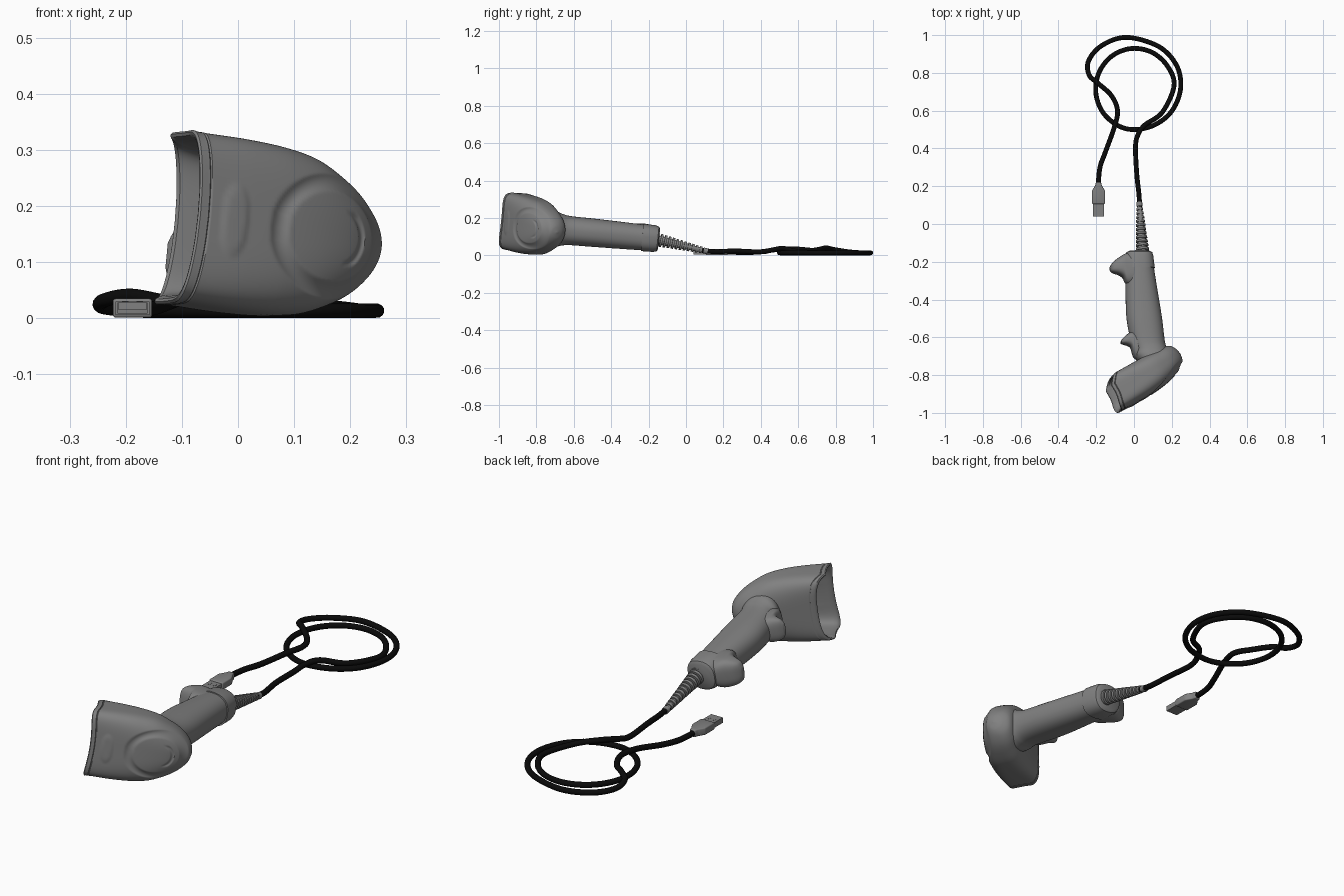
import bpy, bmesh
from math import cos, sin, pi, sqrt, radians
from mathutils import Vector, Matrix

if "Cube" in bpy.data.objects:
    bpy.data.objects.remove(bpy.data.objects["Cube"])

# The scanner lies on its side: its symmetry plane is slightly tilted
W = Vector((0.096, 0.104, 1)).normalized()
TILT = Matrix.Translation((0, 0, 0.075)) @ Vector((0, 0, 1)).rotation_difference(W).to_matrix().to_4x4()


def material(name, v):
    m = bpy.data.materials.new(name)
    m.diffuse_color = (v, v, v, 1)
    m.use_nodes = True
    m.node_tree.nodes["Principled BSDF"].inputs["Base Color"].default_value = m.diffuse_color
    return m


GREY, BLACK = material("dark_grey_plastic", .22), material("black_rubber", .003)


def finish(name, bm, matrix=Matrix(), angle=35):
    bmesh.ops.recalc_face_normals(bm, faces=bm.faces)
    bm.transform(matrix)
    me = bpy.data.meshes.new(name)
    bm.to_mesh(me)
    bm.free()
    me.materials.append(GREY)
    ob = bpy.data.objects.new(name, me)
    bpy.context.collection.objects.link(ob)
    bpy.ops.object.select_all(action='DESELECT')
    ob.select_set(True)
    bpy.context.view_layer.objects.active = ob
    bpy.ops.object.shade_smooth_by_angle(angle=radians(angle))
    return ob


def spline(rows, n):
    """Catmull-Rom through tuples, n steps per span."""
    out = []
    for i in range(len(rows) - 1):
        a, b, c, d = rows[max(i - 1, 0)], rows[i], rows[i + 1], rows[min(i + 2, len(rows) - 1)]
        for k in range(n):
            t = k / n
            out.append(tuple(0.5 * (2 * q + (r - p) * t + (2 * p - 5 * q + 4 * r - s) * t * t
                                    + (3 * q - p - 3 * r + s) * t ** 3) for p, q, r, s in zip(a, b, c, d)))
    return out + [rows[-1]]


def superellipse(rx, ry, e, n):
    f = lambda w: (1 if w >= 0 else -1) * abs(w) ** (2 / e)
    return [(rx * f(cos(2 * pi * i / n)), ry * f(sin(2 * pi * i / n))) for i in range(n)]


def loft(name, rings, matrix=Matrix(), angle=35):
    bm = bmesh.new()
    vs = [[bm.verts.new(p) for p in r] for r in rings]
    n = len(vs[0])
    for a, b in zip(vs, vs[1:]):
        for i in range(n):
            j = (i + 1) % n
            bm.faces.new((a[i], a[j], b[j], b[i]))
    bm.faces.new(vs[0])
    bm.faces.new(vs[-1])
    return finish(name, bm, matrix, angle)


def prism(name, pts, z0, z1, bevel, matrix=Matrix()):
    bm = bmesh.new()
    f = bm.faces.new([bm.verts.new((x, y, z0)) for x, y in pts])
    r = bmesh.ops.extrude_face_region(bm, geom=[f])
    for v in r['geom']:
        if isinstance(v, bmesh.types.BMVert):
            v.co.z = z1
    if bevel:
        bmesh.ops.bevel(bm, geom=bm.edges[:], offset=bevel, segments=3, profile=0.5, affect='EDGES')
    return finish(name, bm, matrix)


def box(name, x0, x1, y0, y1, z0, z1, bevel=0.0):
    return prism(name, [(x0, y0), (x1, y0), (x1, y1), (x0, y1)], z0, z1, bevel)


# Head: (position along head, half width, underside, top, squareness)
N = 192
body = spline([(-.155, .155, -.055, .132, 5), (-.135, .153, -.057, .133, 5), (-.05, .154, -.057, .137, 4.2),
               (.03, .151, -.057, .137, 3.5), (.10, .141, -.057, .131, 3), (.16, .118, -.055, .119, 2.6),
               (.205, .093, -.05, .102, 2.4), (.238, .064, -.037, .083, 2.2), (.257, .036, -.010, .062, 2),
               (.265, .004, .022, .034, 2)], 18)
front = [(-.07, .125, -.03, .105, 5), (-.135, .136, -.038, .114, 5), (-.150, .140, -.041, .118, 5),
         (-.158, .146, -.047, .124, 5), (-.159, .151, -.051, .129, 5)]
seam = [(-.139, .1535, -.057, .133, 5), (-.137, .151, -.055, .131, 5), (-.134, .1535, -.057, .133, 5)]
rows = front + [r for r in body if r[0] < -.141] + seam + [r for r in body if r[0] > -.132]


def head_ring(u0, hw, lo, hi, e):
    ring = []
    fade = max(0, min(1, (.02 - u0) / .15))
    for h, v in superellipse(hw, (hi - lo) / 2, e, N):
        v += (lo + hi) / 2
        # curved scan mouth: set back on the underside and in the middle
        u = u0 + fade * (max(0, -.005 - v) * .8 - max(0, v - .05) * .25 + .016 * max(0, 1 - (h / .15) ** 2))
        if v > .03 and u0 > -.125:
            # oval groove with an arc slot inside it
            du, dh = (u - .118) / .117, h / .096
            r = sqrt(du * du + dh * dh)
            k = max(0, 1 - ((r - 1) / .16) ** 2) * .006
            if du > 0:
                k += .004 * max(0, 1 - ((r - .6) / .07) ** 2) * max(0, min(1, (.05 - abs(h)) * 100))
            # raised pad near the mouth
            pad = sqrt(((u + .09) / .03) ** 2 + (h / .068) ** 2)
            k -= max(0, min(1, (1 - pad) * 4)) * .003
            v -= k
        ring.append((u * .866 + v * .5, -.8 + u * .5 - v * .866, h))
    return ring


loft("scanner_head", [head_ring(*r) for r in rows], TILT)

# Handle: (y, left edge, right edge, half thickness)
handle = spline([(-.77, .05, .18, .085), (-.735, .02, .188, .098), (-.70, -.002, .186, .095), (-.665, -.005, .172, .084),
                 (-.62, -.02, .160, .077), (-.5, -.042, .146, .075), (-.36, -.046, .124, .072),
                 (-.25, -.046, .107, .069), (-.18, -.042, .098, .066)], 6)
loft("handle", [[((a + b) / 2 + px, y, pz) for px, pz in superellipse((b - a) / 2, hh, 2.3, 64)]
                for y, a, b, hh in handle], TILT)

# End cap with its protruding foot
cap = [(-.235, -.046, .106, .070), (-.235, -.049, .109, .073), (-.17, -.047, .101, .071),
       (-.152, -.042, .096, .066), (-.145, -.03, .085, .055)]
loft("end_cap", [[((a + b) / 2 + px, y, pz) for px, pz in superellipse((b - a) / 2, hh, 2.5, 64)]
                 for y, a, b, hh in cap], TILT)
foot = spline([(.04, -.32, -.155, .062), (-.035, -.325, -.156, .066), (-.06, -.288, -.165, .066),
               (-.083, -.272, -.180, .062), (-.107, -.264, -.198, .053), (-.121, -.258, -.214, .042),
               (-.129, -.247, -.228, .022)], 5)
loft("handle_foot", [[(x, (a + b) / 2 + py, pz) for py, pz in superellipse((b - a) / 2, hh, 3, 48)]
                     for x, a, b, hh in foot], TILT)

# Trigger: a curved tongue that hooks towards the head
trigger = spline([(.03, -.735, -.56, .062), (-.005, -.71, -.565, .060), (-.02, -.662, -.575, .058),
                  (-.04, -.648, -.588, .054), (-.06, -.642, -.606, .045), (-.072, -.638, -.622, .028)], 5)
loft("trigger", [[(x, (a + b) / 2 + py, pz) for py, pz in superellipse((b - a) / 2, hh, 2.6, 40)]
                 for x, a, b, hh in trigger], TILT)

# Ribbed strain relief
p0, p1 = Vector((.046, -.16, .086)), Vector((.028, .115, .022))
rot = (p1 - p0).to_track_quat('Z', 'Y')
rings = []
RIBS = 13
for i in range(RIBS):
    for t, s in ((0, 1), (.55, 1), (.55, .68), (1, .68)):
        f = (i + t) / RIBS
        r = (.037 - .022 * f) * s if i < RIBS - 1 else .0155
        rings.append([p0.lerp(p1, f) + rot @ Vector((r * cos(k * pi / 16), r * sin(k * pi / 16), 0))
                      for k in range(32)])
loft("strain_relief", rings)

# Coiled cable: lead-in, inner loop, outer loop, lead-out
inner = [(.005 + .208 * cos(a), .715 + .215 * sin(a), .014) for a in [radians(5 + 30 * i) for i in range(9)]]
path = [(.031, .08, .028), (.026, .16, .02), (.015, .26, .024), (.008, .40, .019), (.018, .465, .030),
        (.055, .522, .038), (.15, .592, .022), *inner,
        (.01, .50, .0135), (.12, .53, .0135), (.205, .605, .0135), (.247, .72, .0135), (.225, .84, .0135),
        (.13, .94, .0135), (-.04, .988, .0135), (-.17, .945, .0135), (-.24, .865, .02), (-.238, .79, .032),
        (-.19, .745, .040), (-.12, .68, .028), (-.087, .60, .034), (-.105, .51, .034), (-.15, .385, .018),
        (-.18, .30, .016), (-.19, .20, .018)]
cu = bpy.data.curves.new("cable", 'CURVE')
cu.dimensions = '3D'
cu.bevel_depth = .0128
cu.bevel_resolution = 4
cu.use_fill_caps = True
sp = cu.splines.new('POLY')
pts = spline(path, 8)
sp.points.add(len(pts) - 1)
for p, c in zip(sp.points, pts):
    p.co = (*c, 1)
sp.use_smooth = True
cu.materials.append(BLACK)
bpy.context.collection.objects.link(bpy.data.objects.new("cable", cu))

# USB plug: grip, metal shell and contact slots
X = -.188
prism("plug_grip", [(X - .035, .106), (X + .035, .106), (X + .035, .175), (X + .017, .205), (X + .014, .222),
                    (X - .014, .222), (X - .017, .205), (X - .035, .175)], .001, .035, .005)
box("plug_shell_top", X - .03, X + .03, .04, .108, .027, .030)
box("plug_shell_bottom", X - .03, X + .03, .04, .108, .006, .009)
for s in (-1, 1):
    x = X + s * .0285
    box("plug_shell_side", x - .0015, x + .0015, .04, .108, .006, .030)
    x = X + s * .013
    box("plug_slot", x - .006, x + .006, .07, .086, .0295, .031)
box("plug_tongue", X - .026, X + .026, .044, .108, .016, .027)
